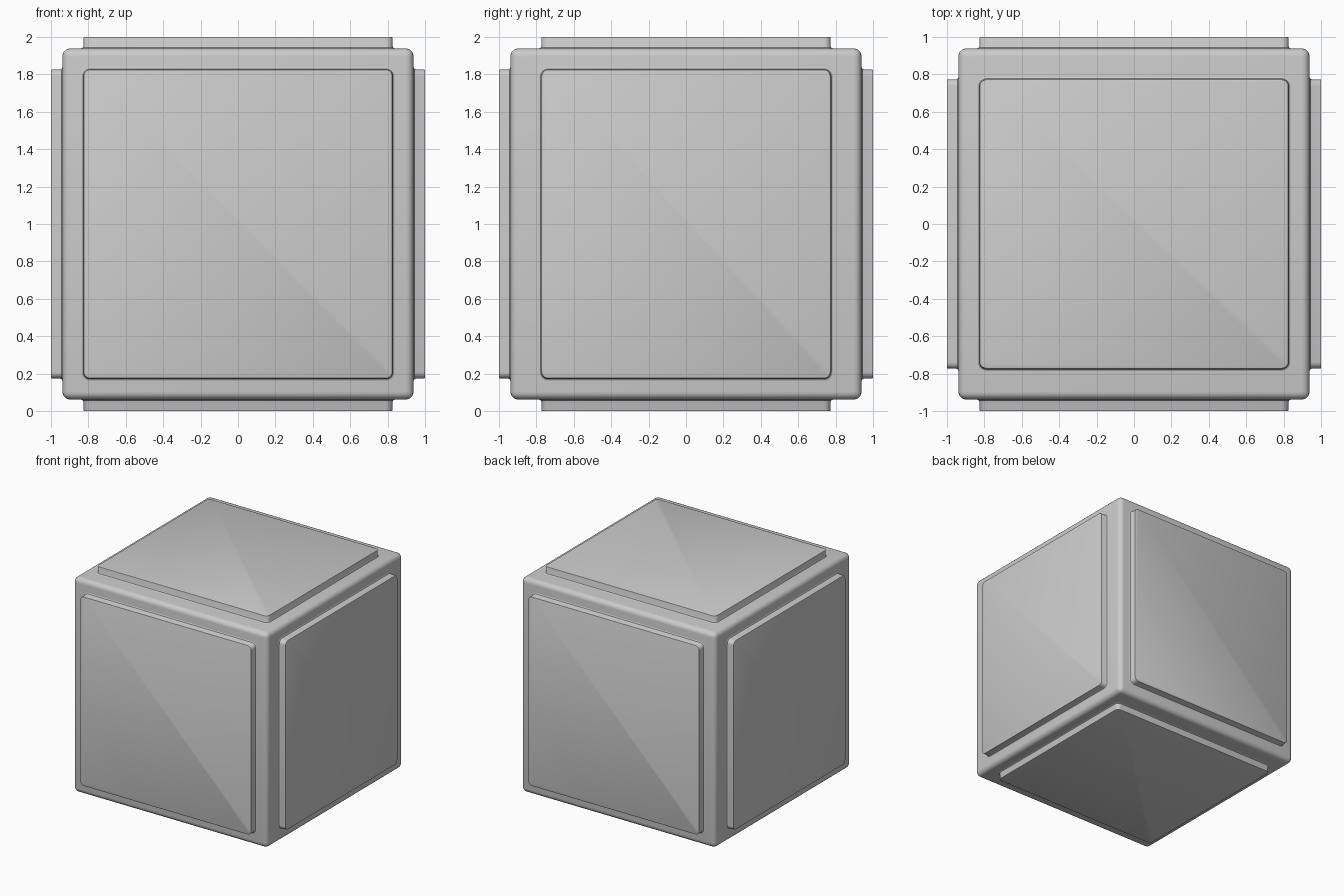
import bpy, bmesh, math
from mathutils import Matrix, Vector

if "Cube" in bpy.data.objects:
    bpy.data.objects.remove(bpy.data.objects["Cube"])

CENTRE = Vector((0, 0, 1))
BODY = 0.9385   # half size of the cube body


def finish(name, bm, angle=35):
    bmesh.ops.recalc_face_normals(bm, faces=bm.faces)
    me = bpy.data.meshes.new(name)
    bm.to_mesh(me)
    bm.free()
    ob = bpy.data.objects.new(name, me)
    bpy.context.collection.objects.link(ob)
    bpy.ops.object.select_all(action='DESELECT')
    ob.select_set(True)
    bpy.context.view_layer.objects.active = ob
    bpy.ops.object.shade_smooth_by_angle(angle=math.radians(angle))
    return ob


def rounded_rect(hx, hy, r, z, seg=6):
    pts = []
    for i, (sx, sy) in enumerate(((1, 1), (-1, 1), (-1, -1), (1, -1))):
        for k in range(seg + 1):
            a = math.radians(90 * (i + k / seg))
            pts.append((sx * (hx - r) + r * math.cos(a),
                        sy * (hy - r) + r * math.sin(a), z))
    return pts


def panel(name, right, up, hx, hy):
    """Raised plate with a small fillet at its foot and a softened rim."""
    profile = ((BODY - 0.03, 0.012), (BODY, 0.012), (BODY + 0.004, 0.004),
               (BODY + 0.012, 0), (0.995, 0), (0.9985, -0.0015), (1.0, -0.005))
    bm = bmesh.new()
    rings = [[bm.verts.new(p) for p in rounded_rect(hx + o, hy + o, 0.036 + o, d)]
             for d, o in profile]
    n = len(rings[0])
    for a, b in zip(rings, rings[1:]):
        for i in range(n):
            j = (i + 1) % n
            bm.faces.new((a[i], a[j], b[j], b[i]))
    bm.faces.new(rings[-1])
    bm.faces.new(rings[0][::-1])
    right, up = Vector(right), Vector(up)
    rot = Matrix((right, up, right.cross(up))).transposed().to_4x4()
    bm.transform(Matrix.Translation(CENTRE) @ rot)
    finish(name, bm)


# Rounded cube body
bm = bmesh.new()
bmesh.ops.create_cube(bm, size=2 * BODY)
bmesh.ops.bevel(bm, geom=bm.edges[:], offset=0.042, segments=5, profile=0.5,
                affect='EDGES')
bm.transform(Matrix.Translation(CENTRE))
finish("cube_body", bm)

# Raised panels, one per face: wide along x and z, slightly shorter along y
W, D = 0.826, 0.773
panel("front_panel", (1, 0, 0), (0, 0, 1), W, W)
panel("back_panel", (-1, 0, 0), (0, 0, 1), W, W)
panel("right_panel", (0, 1, 0), (0, 0, 1), D, W)
panel("left_panel", (0, -1, 0), (0, 0, 1), D, W)
panel("top_panel", (1, 0, 0), (0, 1, 0), W, D)
panel("bottom_panel", (-1, 0, 0), (0, 1, 0), W, D)
